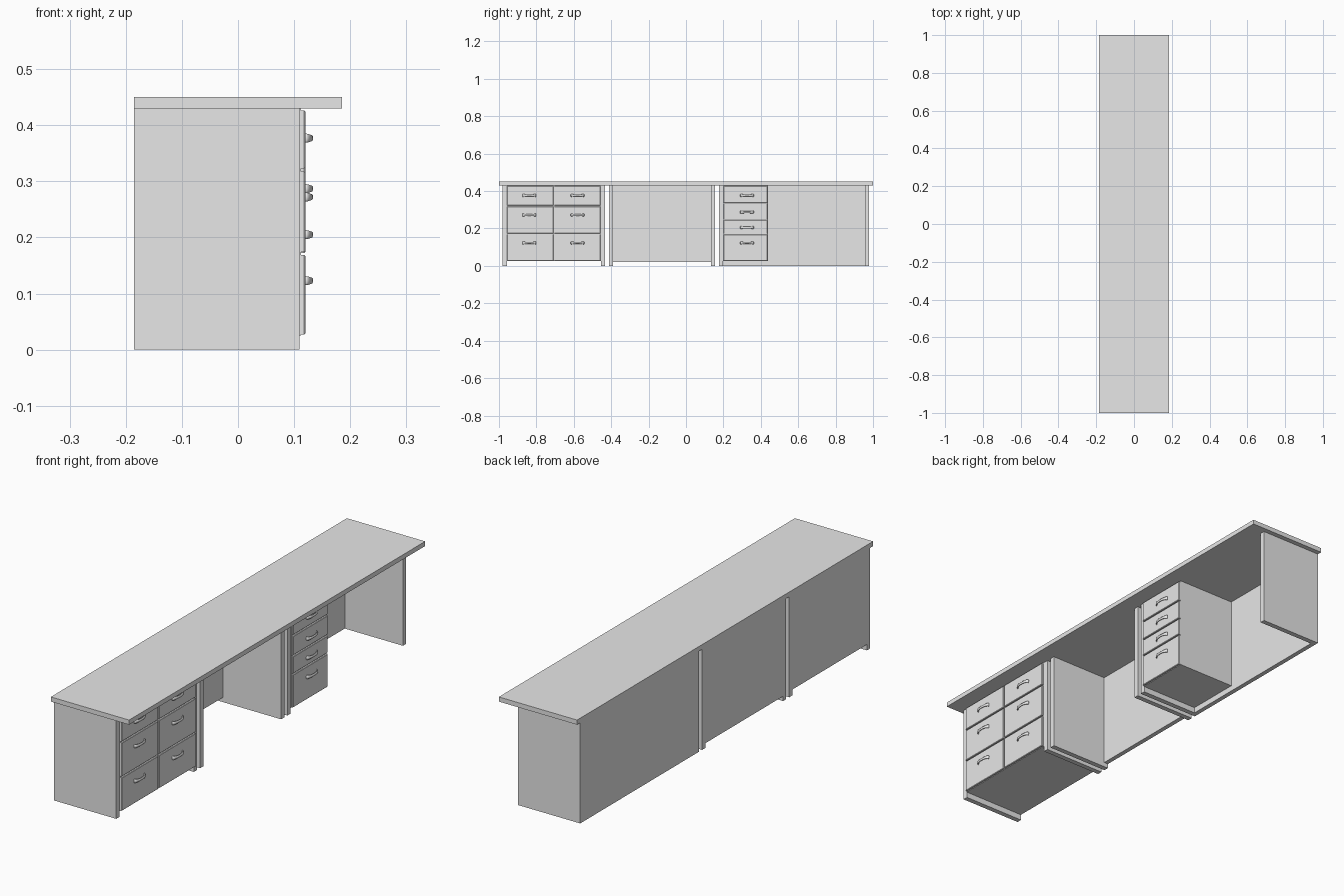
import bpy, bmesh, math
from mathutils import Vector

if "Cube" in bpy.data.objects:
    bpy.data.objects.remove(bpy.data.objects["Cube"])

grey = bpy.data.materials.new("light_grey")
grey.diffuse_color = (0.8, 0.8, 0.8, 1)
grey.use_nodes = True
grey.node_tree.nodes["Principled BSDF"].inputs["Base Color"].default_value = grey.diffuse_color


def link(name, bm, smooth=False):
    bmesh.ops.recalc_face_normals(bm, faces=bm.faces)
    me = bpy.data.meshes.new(name)
    bm.to_mesh(me)
    bm.free()
    me.materials.append(grey)
    for p in me.polygons:
        p.use_smooth = smooth
    ob = bpy.data.objects.new(name, me)
    bpy.context.collection.objects.link(ob)
    return ob


def box(name, x, y, z, bevel=0):
    bm = bmesh.new()
    bmesh.ops.create_cube(bm, size=1)
    for v in bm.verts:
        v.co = Vector([(a + b) / 2 + c * (b - a) for (a, b), c in zip((x, y, z), v.co)])
    if bevel:  # soften only the edges of the visible front
        front = [e for e in bm.edges if all(v.co.x > x[1] - 1e-5 for v in e.verts)]
        bmesh.ops.bevel(bm, geom=front, offset=bevel, segments=1, affect='EDGES')
    return link(name, bm)


def handle(name, y, z):
    # arched pull: elliptical rings swept along a half-ellipse, wider at its feet
    bm = bmesh.new()
    rings, n, sides = [], 12, 10
    for i in range(n + 1):
        a = math.pi * i / n
        c = Vector((FRONT + 0.011 * math.sin(a), y - 0.034 * math.cos(a), z))
        out = Vector((0.034 * math.sin(a), -0.011 * math.cos(a), 0)).normalized()
        h = 0.0055 + 0.003 * abs(math.cos(a)) ** 3
        rings.append([bm.verts.new(c + out * 0.003 * math.cos(t) + Vector((0, 0, h * math.sin(t))))
                      for t in (2 * math.pi * k / sides for k in range(sides))])
    for r, s in zip(rings, rings[1:]):
        for k in range(sides):
            m = (k + 1) % sides
            bm.faces.new((r[k], r[m], s[m], s[k]))
    bm.faces.new(rings[0])
    bm.faces.new(rings[-1])
    link(name, bm, True)


BACK, EDGE, FRONT = -0.185, 0.11, 0.12
TOP = 0.43

# worktop
box("worktop", (BACK, 0.185), (-1, 1), (TOP, 0.45))

# upright side panels
for i, (a, b) in enumerate([(-0.98, -0.958), (-0.455, -0.433), (-0.413, -0.391),
                            (0.134, 0.156), (0.176, 0.198), (0.957, 0.979)]):
    box(f"side_panel_{i + 1}", (BACK, EDGE), (a, b), (0, TOP))

# back panels of the two knee spaces
box("middle_back_panel", (BACK, -0.165), (-0.391, 0.134), (0.02, TOP))
box("end_back_panel", (BACK, -0.165), (0.198, 0.957), (0, TOP))

# drawer carcasses
box("double_drawer_carcass", (BACK, 0.112), (-0.958, -0.455), (0.025, TOP))
box("single_drawer_carcass", (-0.165, 0.112), (0.198, 0.438), (0.025, TOP))

# drawer fronts: (column, handle centre, rows of bottom, top, handle height)
three = [(0.323, 0.426, 0.377), (0.174, 0.318, 0.272), (0.027, 0.169, 0.123)]
four = [(0.337, 0.426, 0.377), (0.25, 0.332, 0.287), (0.172, 0.245, 0.205), (0.027, 0.167, 0.123)]
for col, (ys, hy, rows) in enumerate([((-0.956, -0.709), -0.838, three),
                                      ((-0.704, -0.457), -0.58, three),
                                      ((0.2, 0.436), 0.326, four)]):
    for r, (lo, hi, hz) in enumerate(rows):
        box(f"drawer_front_{col + 1}_{r + 1}", (EDGE, FRONT), ys, (lo, hi), 0.002)
        handle(f"drawer_handle_{col + 1}_{r + 1}", hy, hz)
